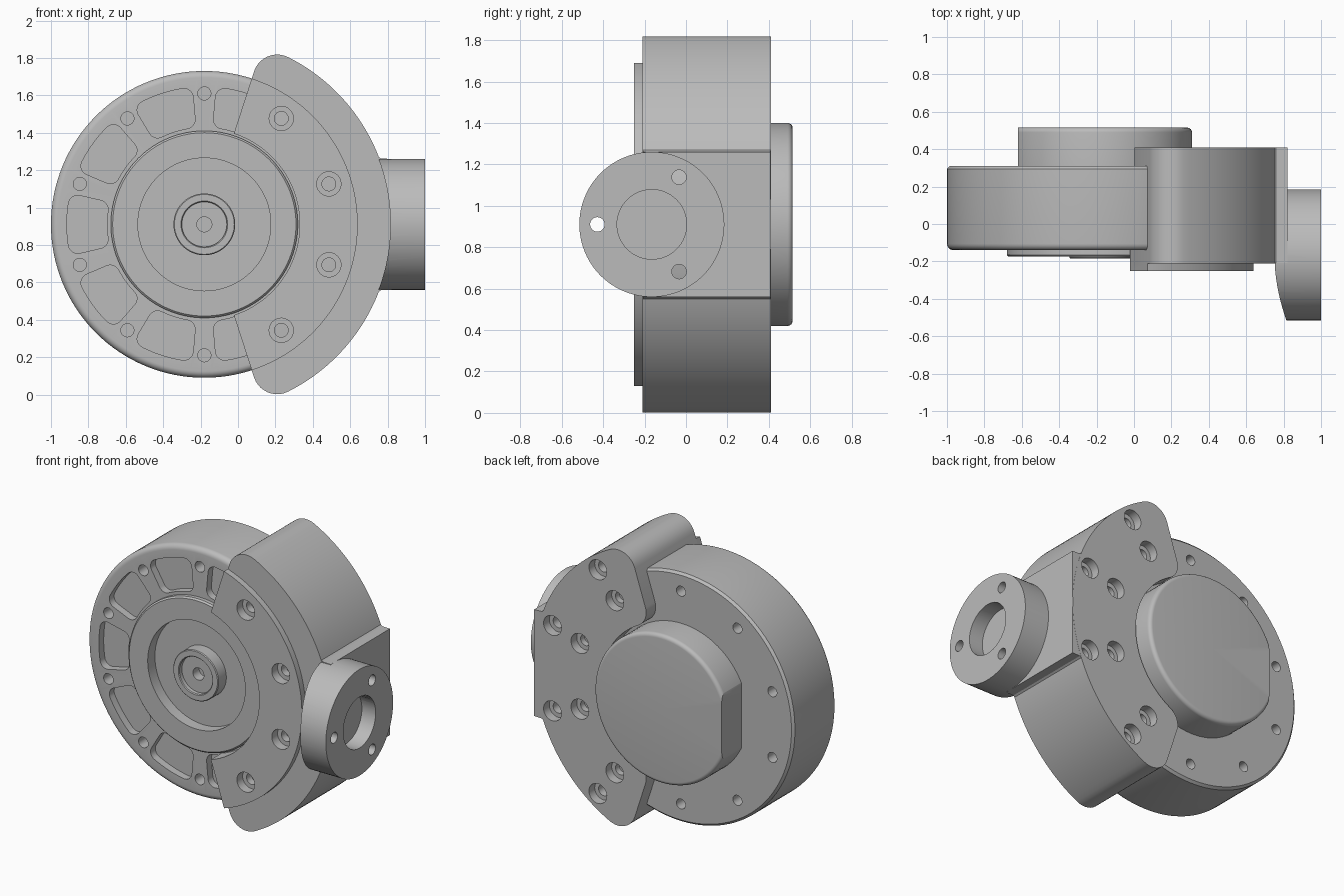
import bpy, bmesh
from math import sin, cos, asin, pi, radians
from mathutils import Matrix, Vector

if "Cube" in bpy.data.objects:
    bpy.data.objects.remove(bpy.data.objects["Cube"])

CX, CZ = -0.18, 0.91          # axis of the round housing
HUB = Matrix.Translation((CX, 0, CZ))
BOLT_R = 0.70
BRACKET_ANGLES = (-54, -18, 18, 54)
DISC_ANGLES = range(90, 271, 36)

metal = bpy.data.materials.new("grey_metal")
metal.use_nodes = True
metal.diffuse_color = (0.5, 0.5, 0.5, 1)
metal.node_tree.nodes["Principled BSDF"].inputs["Base Color"].default_value = (0.5, 0.5, 0.5, 1)


def finish(name, bm, matrix):
    bmesh.ops.remove_doubles(bm, verts=bm.verts, dist=1e-5)
    bmesh.ops.transform(bm, matrix=matrix, verts=bm.verts)
    bmesh.ops.recalc_face_normals(bm, faces=bm.faces)
    mesh = bpy.data.meshes.new(name)
    bm.to_mesh(mesh)
    bm.free()
    mesh.materials.append(metal)
    obj = bpy.data.objects.new(name, mesh)
    bpy.context.collection.objects.link(obj)
    return obj


def lathe(name, profile, matrix=HUB, steps=96):
    """Spin (radius, y) points around the y axis."""
    bm = bmesh.new()
    verts = [bm.verts.new((r, y, 0)) for r, y in profile]
    edges = [bm.edges.new(pair) for pair in zip(verts, verts[1:])]
    bmesh.ops.spin(bm, geom=verts + edges, cent=(0, 0, 0), axis=(0, 1, 0),
                   angle=2 * pi, steps=steps, use_merge=True)
    return finish(name, bm, matrix)


def extrude(name, points, y0, y1, matrix=HUB):
    """Extrude an (x, z) outline from y0 to y1."""
    bm = bmesh.new()
    face = bm.faces.new([bm.verts.new((x, y0, z)) for x, z in points])
    new = bmesh.ops.extrude_face_region(bm, geom=[face])["geom"]
    bmesh.ops.translate(bm, vec=(0, y1 - y0, 0),
                        verts=[v for v in new if isinstance(v, bmesh.types.BMVert)])
    return finish(name, bm, matrix)


def arc(cx, cy, r, a0, a1, n):
    return [(cx + r * cos(a0 + (a1 - a0) * i / n), cy + r * sin(a0 + (a1 - a0) * i / n))
            for i in range(n + 1)]


def mirrored(half):
    return half + [(x, -z) for x, z in reversed(half) if abs(z) > 1e-6]


def sector(r0, r1, degrees, f_out=0, f_in=0, n=24):
    """Ring sector centred on +x, with optional rounded corners."""
    a = radians(degrees)
    to = a - asin(f_out / (r1 - f_out))
    ti = a - asin(f_in / (r0 + f_in))
    half = arc(0, 0, r1, 0, to, n)
    if f_out:
        c = r1 - f_out
        half += arc(c * cos(to), c * sin(to), f_out, to, a + pi / 2, 10)[1:]
    if f_in:
        c = r0 + f_in
        half += arc(c * cos(ti), c * sin(ti), f_in, a + pi / 2, ti + pi, 10)[:-1]
    half += arc(0, 0, r0, ti, 0, n)
    return mirrored(half)


def combine(obj, others, operation="DIFFERENCE"):
    bpy.context.view_layer.objects.active = obj
    for other in others:
        mod = obj.modifiers.new("combine", "BOOLEAN")
        mod.operation, mod.solver, mod.object = operation, "EXACT", other
        bpy.ops.object.modifier_apply(modifier=mod.name)
        bpy.data.objects.remove(other)


def turned(degrees, radius=0):
    return HUB @ Matrix.Rotation(-radians(degrees), 4, "Y") @ Matrix.Translation((radius, 0, 0))


def hole(degrees, radius, *steps):
    """Stepped round cutter; steps are (radius, start, end)."""
    profile = [(0, steps[0][1])]
    for r, start, end in steps:
        profile += [(r, start), (r, end)]
    return lathe("hole_cutter", profile + [(0, steps[-1][2])], turned(degrees, radius), 28)


# Round housing with raised ring, sunken face and central hub
housing = lathe("housing", [
    (0, -0.09), (0.04, -0.09), (0.04, -0.155), (0.12, -0.155), (0.12, -0.18), (0.125, -0.185),
    (0.16, -0.185), (0.165, -0.18), (0.165, -0.10), (0.355, -0.10), (0.355, -0.175),
    (0.49, -0.175), (0.50, -0.165), (0.50, -0.14)]
    + arc(0.785, -0.105, 0.035, -pi / 2, 0, 6)
    + [(0.82, 0.295), (0.805, 0.31), (0, 0.31)], steps=128)
pockets = [extrude("pocket_cutter", sector(0.52, 0.735, 13, 0.05, 0.05, 6), -0.3, -0.09, turned(a))
           for a in range(72, 289, 36)]
front_holes = [hole(a, BOLT_R, (0.035, -0.3, -0.06)) for a in DISC_ANGLES]
back_holes = [hole(a, BOLT_R, (0.033, 0.22, 0.5)) for a in DISC_ANGLES]
combine(housing, pockets + front_holes + back_holes)

# Rear cap with one flat side
cap = lathe("rear_cap", [(0, 0.30), (0.49, 0.30)] + arc(0.465, 0.49, 0.025, 0, pi / 2, 6) + [(0, 0.515)])
flat = [(-1, -1), (-0.44, -1), (-0.44, 1), (-1, 1)]
combine(cap, [extrude("flat_cutter", flat, 0.2, 0.7)])

# Bracket wrapped around the housing
bracket = extrude("bracket", sector(0.51, 1.0, 72, 0.13, 0.11, 36), -0.21, 0.41)
combine(bracket, [extrude("front_plate", sector(0.51, 0.82, 72, n=36), -0.25, -0.14)], "UNION")
cutters = []
for a in BRACKET_ANGLES:
    cutters.append(hole(a, BOLT_R, (0.065, -0.4, -0.19), (0.037, -0.19, -0.12)))
    for r in (BOLT_R, 0.91):
        cutters.append(hole(a, r, (0.037, 0.25, 0.35), (0.065, 0.35, 0.6)))
combine(bracket, cutters)

# Side arm: square block joined to a round flange facing +x
block = mirrored([(1.0, 0.0), (1.0, 0.35), (0.945, 0.352), (0.92, 0.368), (0.898, 0.40),
                  (0.8, 0.40), (0.8, 0.0)])
arm = extrude("side_arm", block, -0.208, 0.409)
side = Matrix.Translation((0, -0.165, CZ)) @ Matrix.Rotation(-pi / 2, 4, "Z")
flange = lathe("flange", [(0, 0.7), (0.35, 0.7), (0.35, 1.0), (0, 1.0)], side)
combine(arm, [flange], "UNION")
bore = lathe("bore_cutter", [(0, 0.9), (0.168, 0.9), (0.168, 1.1), (0, 1.1)], side, 64)
screws = []
for a in (60, 180, 300):
    spot = Matrix.Translation((0, 0.263 * cos(radians(a)), 0.263 * sin(radians(a))))
    screws.append(lathe("screw_cutter", [(0, 0.6), (0.035, 0.6), (0.035, 1.1), (0, 1.1)], spot @ side, 28))
round_cut = lathe("round_cutter", [(0, -0.8), (0.995, -0.8), (0.995, 0.8), (0, 0.8)], steps=192)
combine(arm, [bore] + screws + [round_cut])

# Smooth curved faces, keep machined edges crisp
for obj in (housing, cap, bracket, arm):
    obj.select_set(True)
bpy.context.view_layer.objects.active = housing
bpy.ops.object.shade_smooth_by_angle(angle=radians(30))
